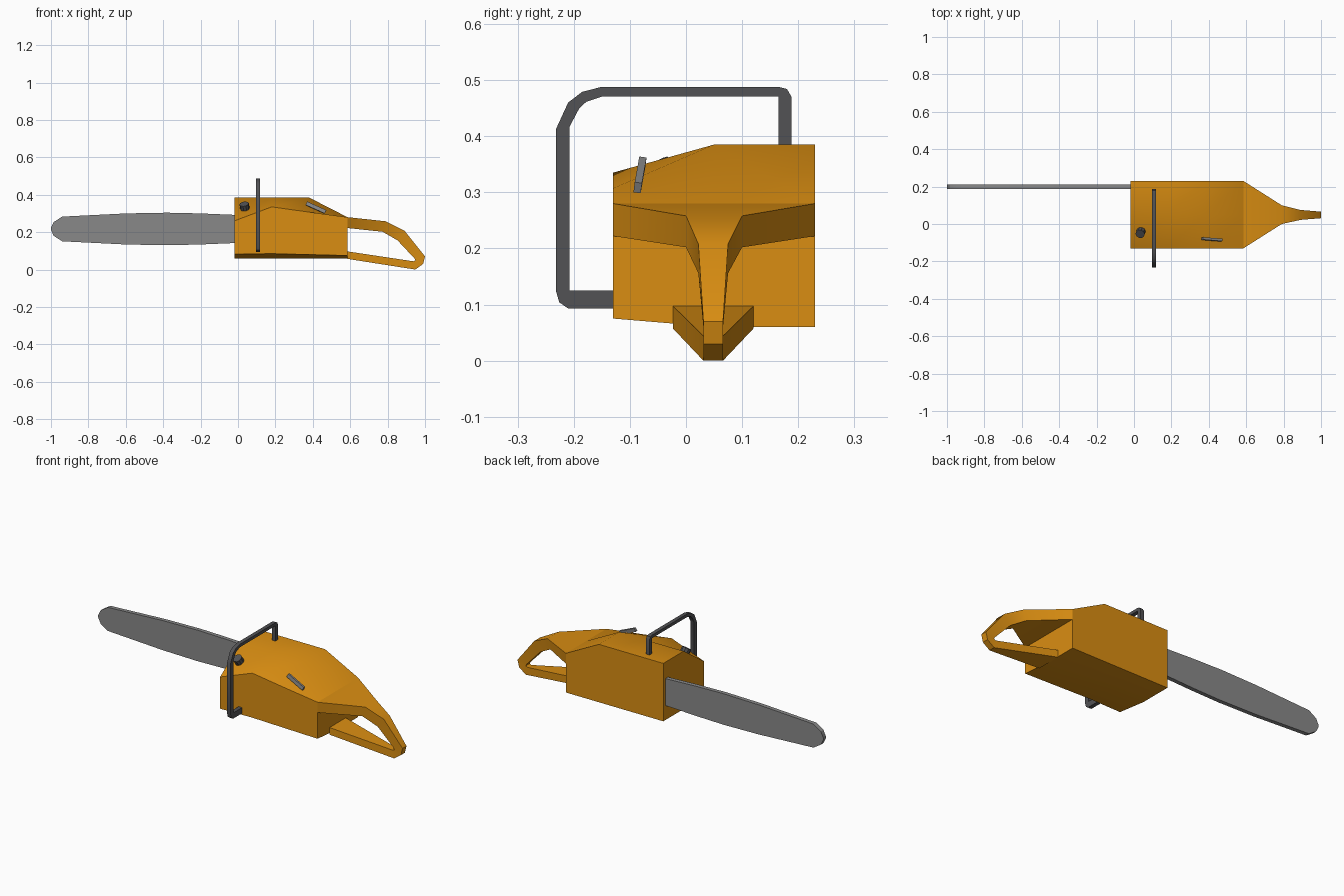
import bpy, bmesh
from mathutils import Vector

if "Cube" in bpy.data.objects:
    bpy.data.objects.remove(bpy.data.objects["Cube"], do_unlink=True)


def material(name, colour):
    mat = bpy.data.materials.new(name)
    mat.use_nodes = True
    mat.diffuse_color = (*colour, 1)
    mat.node_tree.nodes["Principled BSDF"].inputs["Base Color"].default_value = (*colour, 1)
    return mat


orange = material("orange plastic", (0.70, 0.27, 0.006))
steel = material("steel grey", (0.25, 0.25, 0.25))
dark = material("dark grey", (0.085, 0.085, 0.09))


def finish(obj, mat):
    obj.data.materials.append(mat)
    bpy.ops.object.select_all(action="DESELECT")
    obj.select_set(True)
    bpy.context.view_layer.objects.active = obj
    bpy.ops.object.shade_smooth_by_angle(angle=0.53)


def loft(name, rings, mat):
    """Skin a list of equal-sized point rings and cap both ends."""
    bm = bmesh.new()
    loops = [[bm.verts.new(p) for p in ring] for ring in rings]
    n = len(loops[0])
    for a, b in zip(loops, loops[1:]):
        for i in range(n):
            j = (i + 1) % n
            bm.faces.new((a[i], a[j], b[j], b[i]))
    bm.faces.new(loops[0])
    bm.faces.new(loops[-1])
    bmesh.ops.remove_doubles(bm, verts=bm.verts, dist=0.0005)
    bmesh.ops.recalc_face_normals(bm, faces=bm.faces)
    mesh = bpy.data.meshes.new(name)
    bm.to_mesh(mesh)
    bm.free()
    obj = bpy.data.objects.new(name, mesh)
    bpy.context.collection.objects.link(obj)
    finish(obj, mat)


# Engine housing: cross-sections along x (x, front bottom, front top, ridge)
front, ridge, back, base = -0.13, 0.05, 0.23, 0.06
sections = [(-0.02, 0.082, 0.26, 0.385), (0.18, 0.085, 0.335, 0.385),
            (0.38, 0.08, 0.307, 0.385), (0.585, 0.075, 0.28, 0.28)]
loft("housing", [[(x, front, low), (x, front, high), (x, ridge, top),
                  (x, back, top), (x, back, base), (x, ridge, base)]
                 for x, low, high, top in sections], orange)

# Rear handle: outer point, inner point, and width limits along the loop
grip = [((0.585, 0.28), (0.585, 0.222), -0.13, 0.23),
        ((0.79, 0.258), (0.773, 0.202), 0.0, 0.10),
        ((0.89, 0.208), (0.853, 0.156), 0.022, 0.075),
        ((1.0, 0.07), (0.943, 0.06), 0.031, 0.066),
        ((0.99, 0.03), (0.949, 0.049), 0.031, 0.066),
        ((0.948, 0.0), (0.938, 0.044), 0.031, 0.066),
        ((0.585, 0.057), (0.585, 0.097), -0.023, 0.12)]
loft("rear_handle", [[(o[0], y0, o[1]), (o[0], y1, o[1]),
                      (i[0], y1, i[1]), (i[0], y0, i[1])]
                     for o, i, y0, y1 in grip], orange)

# Front handle: bent flat bar, paired outer and inner points in y and z
bar = [((-0.125, 0.093), (-0.125, 0.125)), ((-0.21, 0.093), (-0.208, 0.125)),
       ((-0.226, 0.104), (-0.208, 0.125)), ((-0.232, 0.125), (-0.208, 0.125)),
       ((-0.232, 0.412), (-0.208, 0.416)), ((-0.21, 0.46), (-0.19, 0.45)),
       ((-0.185, 0.479), (-0.178, 0.461)), ((-0.15, 0.488), (-0.148, 0.471)),
       ((0.165, 0.488), (0.165, 0.471)), ((0.18, 0.484), (0.165, 0.471)),
       ((0.188, 0.47), (0.165, 0.471)), ((0.188, 0.37), (0.165, 0.37))]
loft("front_handle", [[(0.095, *o), (0.117, *o), (0.117, *i), (0.095, *i)]
                      for o, i in bar], dark)

# Guide bar: symmetric outline given as half-height at each x
half_heights = [(-0.01, 0.075), (-0.2, 0.083), (-0.38, 0.087), (-0.6, 0.083),
                (-0.94, 0.066), (-0.985, 0.037), (-1.0, 0.006)]
mid = 0.217
outline = [(x, mid + h) for x, h in half_heights]
outline += [(x, mid - h) for x, h in reversed(half_heights)]
loft("guide_bar", [[(x, y, z) for x, z in outline] for y in (0.188, 0.211)], steel)

# Fuel cap on the sloping shoulder
axis = Vector((-0.15, -0.5, 0.85))
bpy.ops.mesh.primitive_cylinder_add(vertices=10, radius=0.025, depth=0.03,
                                    location=(0.035, -0.046, 0.338),
                                    rotation=axis.to_track_quat("Z", "Y").to_euler())
cap = bpy.context.object
cap.name = "fuel_cap"
finish(cap, dark)

# Switch lever
bpy.ops.mesh.primitive_cube_add(size=1, location=(0.417, -0.082, 0.331),
                                rotation=(-0.15, 0.42, -0.08))
lever = bpy.context.object
lever.name = "switch_lever"
lever.scale = (0.112, 0.013, 0.02)
finish(lever, steel)
